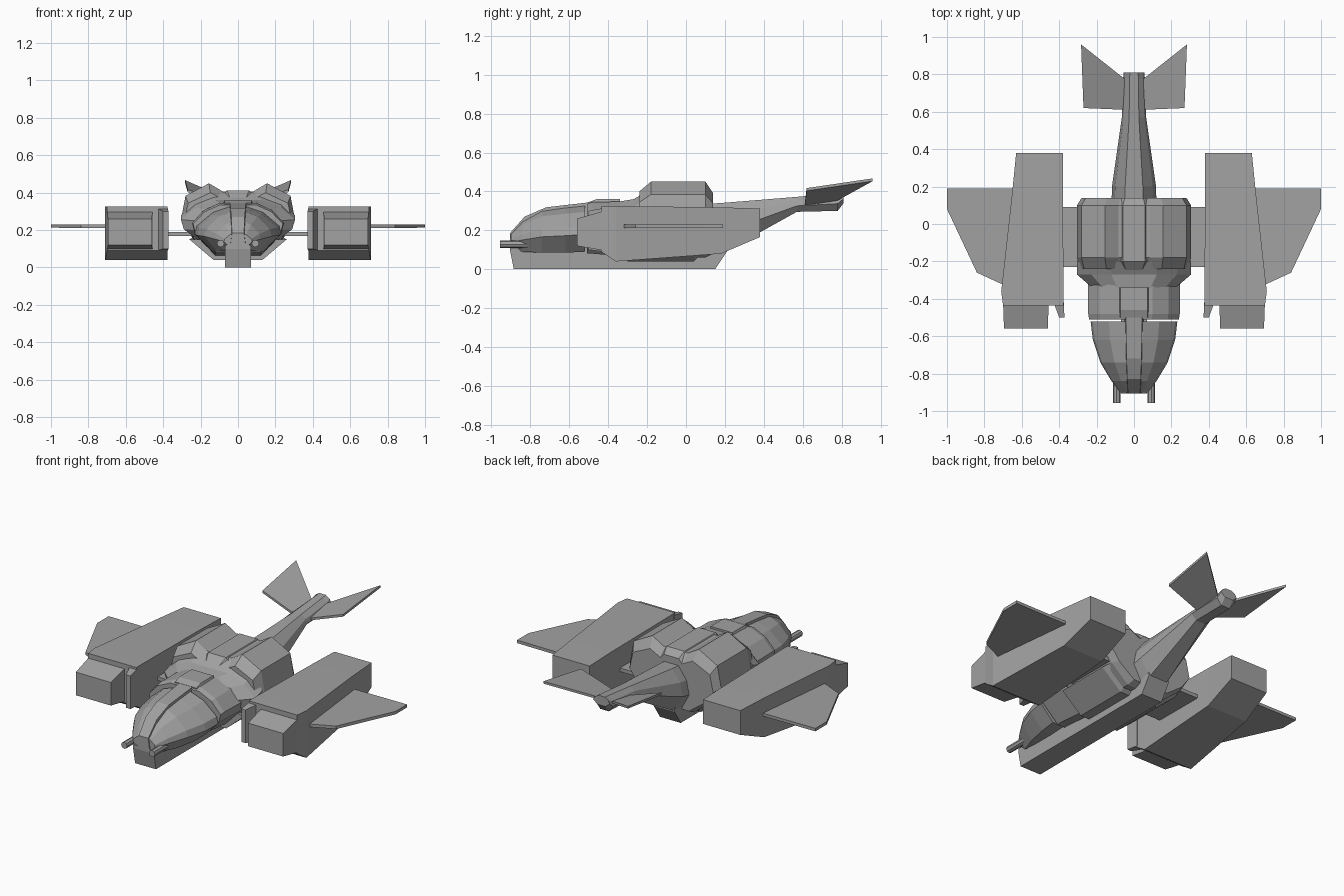
import bpy, bmesh

cube = bpy.data.objects.get("Cube")
if cube:
    bpy.data.objects.remove(cube, do_unlink=True)

grey = bpy.data.materials.new("hull_grey")
grey.use_nodes = True
color = (0.36, 0.36, 0.36, 1)
grey.diffuse_color = color
grey.node_tree.nodes["Principled BSDF"].inputs["Base Color"].default_value = color


def rings_to_object(name, rings, mirror=False):
    """Bridge matching rings of points, close both ends, add an optional x mirror."""
    bm = bmesh.new()
    loops = [[bm.verts.new(point) for point in ring] for ring in rings]
    count = len(loops[0])
    for near, far in zip(loops, loops[1:]):
        for i in range(count):
            j = (i + 1) % count
            bm.faces.new((near[i], near[j], far[j], far[i]))
    bm.faces.new(loops[0])
    bm.faces.new(loops[-1][::-1])
    bmesh.ops.recalc_face_normals(bm, faces=bm.faces)
    mesh = bpy.data.meshes.new(name)
    bm.to_mesh(mesh)
    bm.free()
    mesh.materials.append(grey)
    obj = bpy.data.objects.new(name, mesh)
    bpy.context.collection.objects.link(obj)
    if mirror:
        modifier = obj.modifiers.new("mirror", "MIRROR")
        modifier.use_mirror_merge = False
    return obj


def hull(name, profile, stations):
    """Sweep a symmetric unit profile along y; station = y, half width, bottom, top."""
    full = profile + [(-x, z) for x, z in reversed(profile)]
    rings = [[(x * width, y, low + z * (high - low)) for x, z in full]
             for y, width, low, high in stations]
    return rings_to_object(name, rings)


def box(name, stations, mirror=True):
    """Tapered box along y; station = y, inner x, outer x, bottom, top."""
    rings = [[(a, y, low), (b, y, low), (b, y, high), (a, y, high)]
             for y, a, b, low, high in stations]
    return rings_to_object(name, rings, mirror)


def plate(name, outline, thickness):
    """Thin panel from a 3D outline."""
    half = thickness / 2
    rings = [[(x, y, z + side) for x, y, z in outline] for side in (-half, half)]
    return rings_to_object(name, rings, True)


# Nose with faceted canopy
nose_profile = [(.2, 1), (.58, .87), (.95, .56), (1, .38), (.62, 0)]
hull("nose", nose_profile, [
    (-.52, .232, .09, .325), (-.62, .22, .085, .315), (-.74, .18, .085, .3),
    (-.84, .12, .09, .25), (-.9, .075, .11, .185)])
hull("canopy_spine", [(.8, 1), (1, 0)], [
    (-.49, .055, .25, .345), (-.72, .05, .22, .318),
    (-.83, .045, .18, .27), (-.905, .04, .12, .185)])

# Neck and flared collar behind the cockpit
neck_profile = [(.4, 1), (.75, .85), (1, .6), (.95, .4), (.5, 0)]
hull("neck", neck_profile, [
    (-.51, .24, .08, .335), (-.48, .245, .08, .345), (-.24, .245, .06, .35)])
hull("neck_hatch", [(.8, 1), (1, .6), (1, 0)], [
    (-.5, .09, .25, .345), (-.46, .09, .25, .36), (-.34, .09, .25, .36)])
hull("collar", neck_profile, [
    (-.36, .2, .1, .345), (-.27, .305, .1, .36), (-.2, .305, .1, .4)])

# Main body with two humps and a shallow trough between them
body_profile = [(.27, .89), (.51, 1), (.92, .83), (1, .5), (.8, .25), (.42, 0)]
hull("main_body", body_profile, [
    (-.24, .29, .07, .4), (-.18, .305, .06, .45),
    (.1, .305, .06, .45), (.14, .28, .08, .39)])
hull("trough_cover", [(.7, 1), (1, .7), (1, 0)], [
    (-.25, .06, .3, .37), (-.2, .085, .3, .412),
    (.1, .085, .3, .412), (.14, .07, .3, .38)])

# Lower hull and long keel box
hull("lower_hull", [(1, 1), (.5, 0)], [
    (-.3, .26, .04, .15), (.04, .26, .04, .15), (.1, .24, .1, .16)])
hull("keel", [(1, 1), (1, 0)], [
    (-.905, .07, .1, .12), (-.885, .07, 0, .12),
    (.15, .07, 0, .12), (.21, .07, .09, .12)])

# Tail boom
boom_profile = [(.4, 1), (.85, .72), (1, .4), (.5, 0)]
hull("tail_boom", boom_profile, [
    (.1, .12, .06, .335), (.2, .118, .09, .342), (.57, .065, .295, .372),
    (.78, .058, .3, .393), (.81, .055, .34, .396)])
plate("tail_fin", [
    (.03, .61, .325), (.27, .62, .41), (.283, .96, .46), (.03, .76, .35)], .014)

# Engine pods with intakes and splitter blades
box("engine_pod", [
    (-.435, .377, .7, .09, .325), (-.36, .377, .71, .04, .325),
    (.18, .38, .65, .08, .318), (.38, .38, .63, .165, .312)])
box("engine_intake", [
    (-.56, .46, .695, .12, .26), (-.42, .457, .7, .095, .3)])
box("splitter_blade", [
    (-.5, .372, .4, .1, .3), (-.42, .375, .43, .09, .315)])

# Wings and the struts that carry the pods
plate("wing", [
    (.6, .19, .22), (1, .19, .222), (1, .08, .222),
    (.84, -.26, .22), (.71, -.32, .22), (.6, -.32, .22)], .018)
box("pod_strut", [(-.23, .2, .4, .168, .19), (.09, .2, .4, .168, .19)])

# Twin nose guns
for side, label in ((1, "left"), (-1, "right")):
    bpy.ops.mesh.primitive_cylinder_add(
        vertices=8, radius=.02, depth=.16, location=(side * .093, -.877, .128),
        rotation=(1.5708, 0, 0))
    gun = bpy.context.object
    gun.name = label + "_nose_gun"
    gun.data.materials.append(grey)
